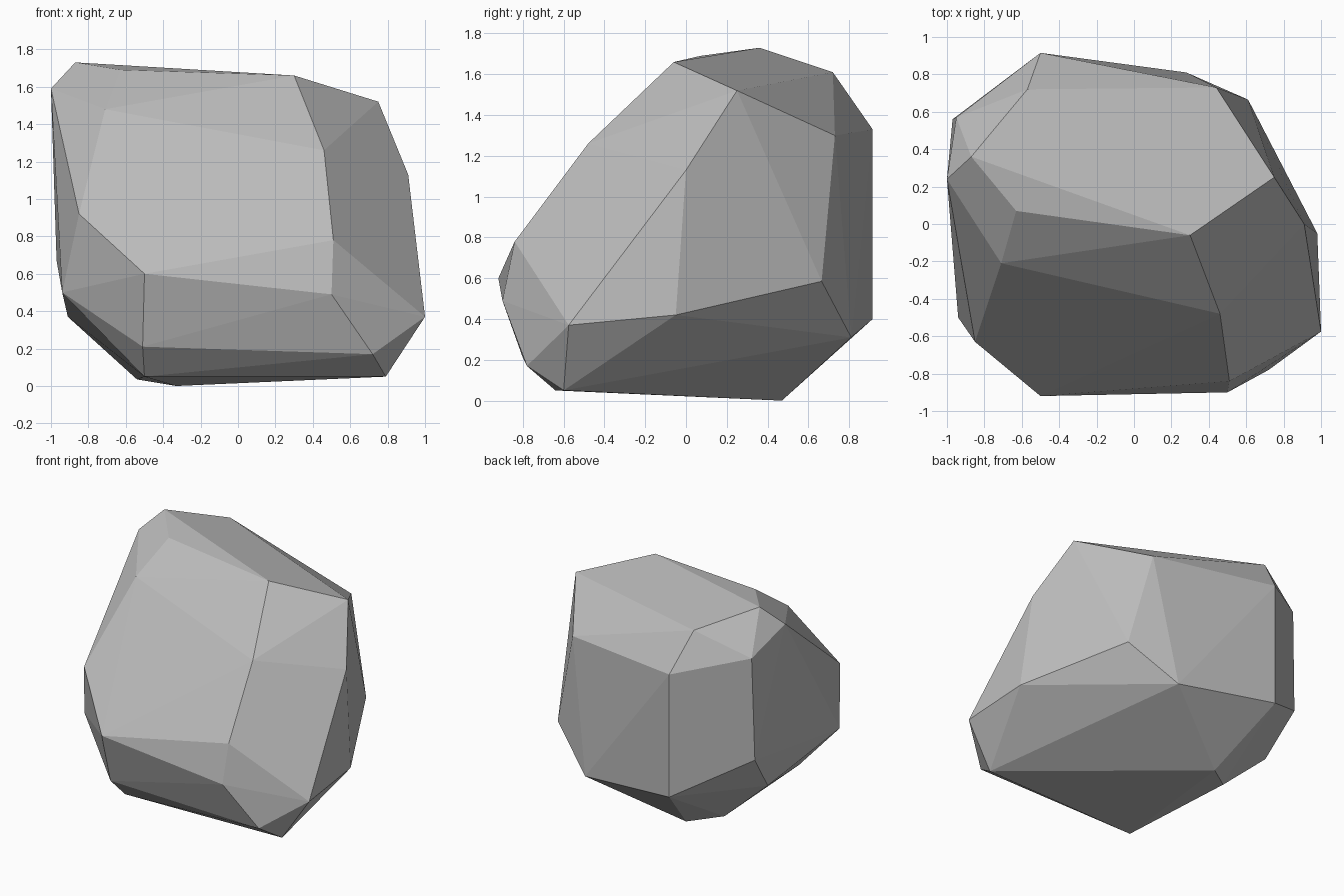
import bpy
import bmesh
from math import radians

# Remove the default cube
default = bpy.data.objects.get("Cube")
if default:
    bpy.data.objects.remove(default, do_unlink=True)


def make_material(name, colour):
    material = bpy.data.materials.new(name)
    material.use_nodes = True
    material.diffuse_color = colour
    shader = material.node_tree.nodes["Principled BSDF"]
    shader.inputs["Base Color"].default_value = colour
    shader.inputs["Roughness"].default_value = 0.9
    return material


def make_boulder(name, corner_groups, material):
    """Wrap a tight faceted skin around the chiselled corners."""
    bm = bmesh.new()
    for corners in corner_groups:
        for corner in corners:
            bm.verts.new(corner)
    hull = bmesh.ops.convex_hull(bm, input=bm.verts[:])
    loose = [v for v in bm.verts if not v.link_faces]
    bmesh.ops.delete(bm, geom=loose, context="VERTS")
    # Merge nearly flat triangles into broad stone facets
    bmesh.ops.dissolve_limit(
        bm, angle_limit=radians(1.5), verts=[], edges=bm.edges[:]
    )
    bmesh.ops.recalc_face_normals(bm, faces=bm.faces[:])
    mesh = bpy.data.meshes.new(name)
    bm.to_mesh(mesh)
    bm.free()
    mesh.materials.append(material)
    mesh.shade_flat()
    boulder = bpy.data.objects.new(name, mesh)
    bpy.context.collection.objects.link(boulder)
    return boulder


# Crown of the stone
crown = [
    (-.87, .36, 1.73), (-.63, .07, 1.69), (.3, -.06, 1.66),
    (.75, .25, 1.52), (-.57, .72, 1.61), (-1, .24, 1.59),
]

# Sloping front
front = [
    (-.71, -.21, 1.48), (.46, -.48, 1.26), (-.85, -.63, .92),
    (.51, -.84, .78), (-.5, -.92, .6), (.5, -.9, .49),
    (-.94, -.5, .5),
]

# Left flank
flank = [(.91, 0, 1.13), (.98, -.05, .42), (1, -.575, .37)]

# Steep back
back = [
    (.44, .73, 1.3), (.61, .665, .585), (-.5, .915, 1.33),
    (-.5, .915, .4), (-.95, .57, 1.44), (-.97, .56, .67),
]

# Tapered underside
underside = [
    (.28, .81, .31), (-.91, .32, .37), (-.33, .47, 0),
    (-.54, .31, .035), (-.51, -.8, .21), (-.5, -.64, .05),
    (.72, -.78, .17), (.79, -.6, .05),
]

stone_grey = make_material("stone grey", (.5, .5, .5, 1))
make_boulder("boulder", [crown, front, flank, back, underside], stone_grey)
